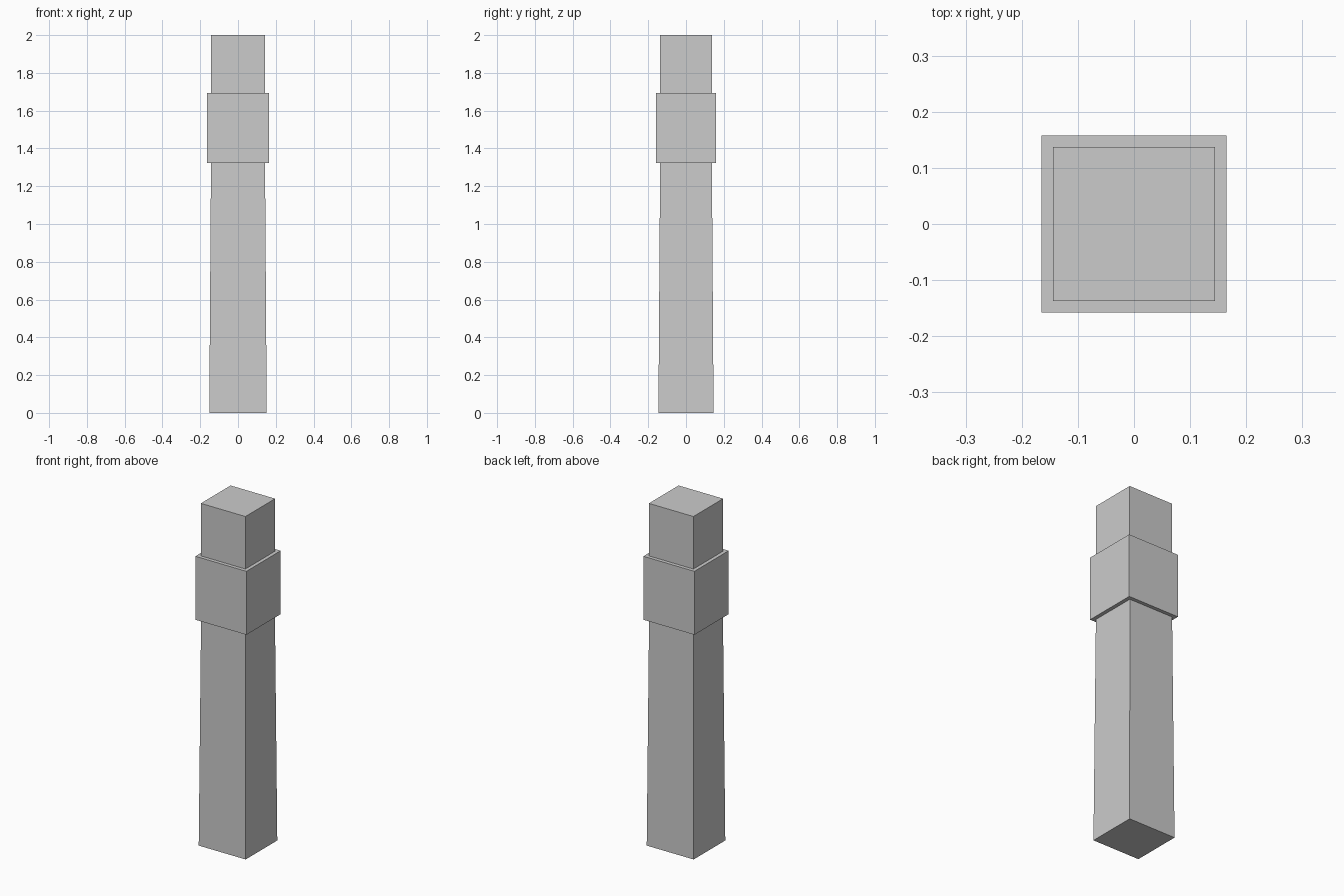
import bpy, bmesh

if "Cube" in bpy.data.objects:
    bpy.data.objects.remove(bpy.data.objects["Cube"])

# Half width in x, half depth in y, height: tapered shaft, collar band, top block
SECTIONS = [
    (0.152, 0.146, 0.0),
    (0.143, 0.137, 1.322),
    (0.165, 0.158, 1.322),
    (0.165, 0.158, 1.693),
    (0.144, 0.137, 1.693),
    (0.144, 0.137, 2.0),
]


def stepped_post(name, sections):
    bm = bmesh.new()
    corners = [(-1, -1), (1, -1), (1, 1), (-1, 1)]
    rings = [[bm.verts.new((sx * w, sy * d, z)) for sx, sy in corners]
             for w, d, z in sections]
    # Walls and ledges between neighbouring rings
    for low, high in zip(rings, rings[1:]):
        for i in range(4):
            j = (i + 1) % 4
            bm.faces.new((low[i], low[j], high[j], high[i]))
    # End caps
    bm.faces.new(rings[0][::-1])
    bm.faces.new(rings[-1])
    bmesh.ops.recalc_face_normals(bm, faces=bm.faces)
    mesh = bpy.data.meshes.new(name)
    bm.to_mesh(mesh)
    bm.free()
    obj = bpy.data.objects.new(name, mesh)
    bpy.context.collection.objects.link(obj)
    return obj


stepped_post("post", SECTIONS)
